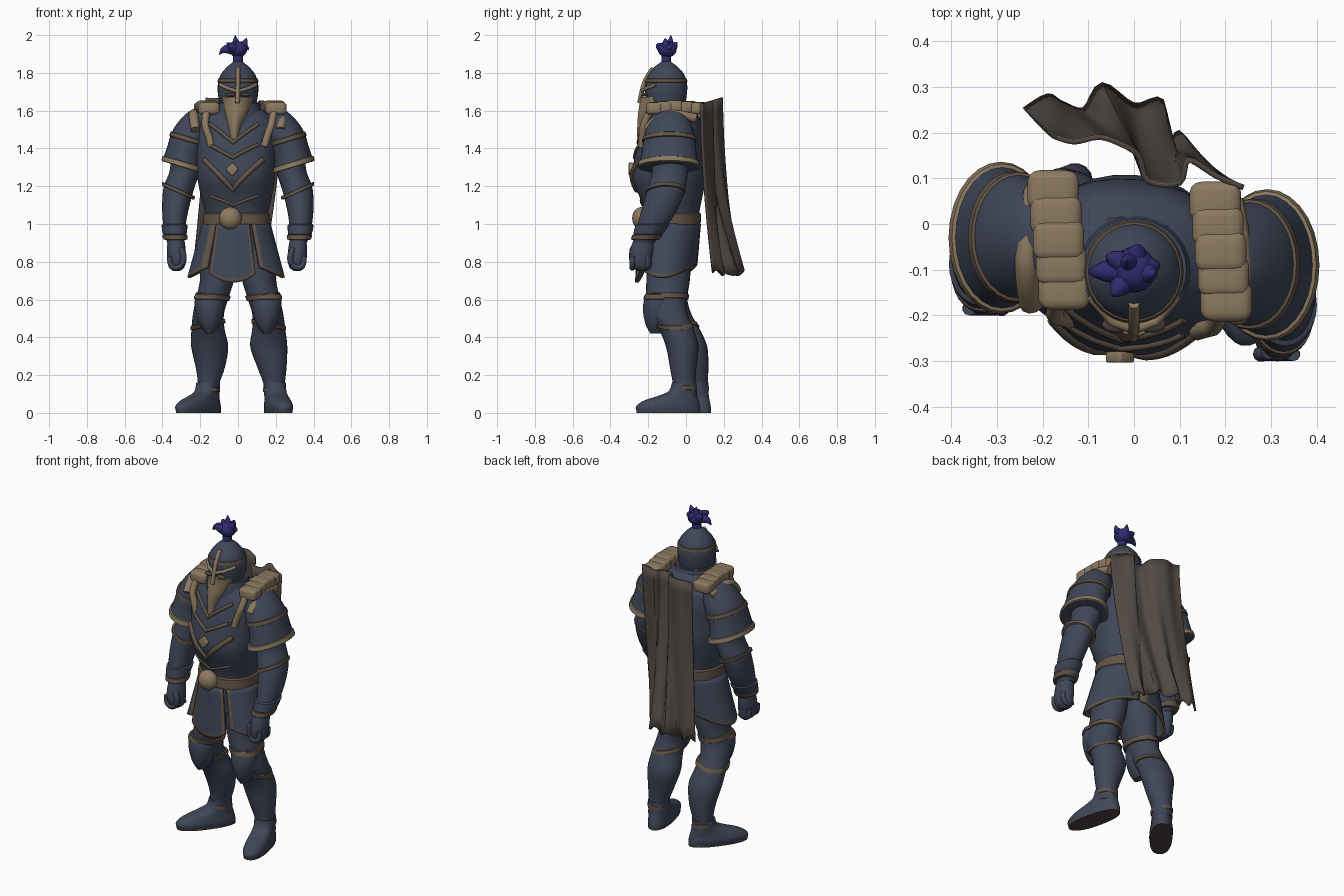
import bpy, bmesh, math
from mathutils import Matrix, Vector

if "Cube" in bpy.data.objects:
    bpy.data.objects.remove(bpy.data.objects["Cube"], do_unlink=True)


def material(name, *rgb):
    mat = bpy.data.materials.new(name)
    mat.use_nodes = True
    mat.diffuse_color = (*rgb, 1)
    mat.node_tree.nodes["Principled BSDF"].inputs["Base Color"].default_value = (*rgb, 1)
    return mat


STEEL = material("navy_steel", .05, .062, .097)
BRONZE = material("bronze", .265, .195, .118)
TRIM = material("brown_trim", .122, .088, .062)
CLOTH = material("cape_cloth", .083, .066, .056)
PLUME = material("plume_blue", .028, .025, .16)
DARK = material("dark_leather", .07, .057, .05)
TWIST = Matrix.Rotation(math.radians(-6), 4, 'Z')  # torso turns slightly to its right
made = []


def build(name, bm, *mats):
    bmesh.ops.recalc_face_normals(bm, faces=bm.faces[:])
    mesh = bpy.data.meshes.new(name)
    bm.to_mesh(mesh)
    bm.free()
    obj = bpy.data.objects.new(name, mesh)
    for mat in mats:
        mesh.materials.append(mat)
    bpy.context.collection.objects.link(obj)
    made.append(obj)
    return obj


def smooth(rings, steps=4):
    """Catmull-Rom blend through rings of (x, y, z, rx, ry)."""
    out = []
    for i in range(len(rings) - 1):
        a, b, c, d = (rings[max(0, min(len(rings) - 1, i + k))] for k in (-1, 0, 1, 2))
        for s in range(steps):
            t = s / steps
            out.append([q + .5 * t * (r - p + t * (2*p - 5*q + 4*r - w + t * (3*(q - r) + w - p)))
                        for p, q, r, w in zip(a, b, c, d)])
    return out + [list(rings[-1])]


def loft(name, rings, mat, power=2, tilt=0, sides=28, place=Matrix()):
    bm = bmesh.new()
    loops = []
    for x, y, z, rx, ry in rings:
        loop = []
        for k in range(sides):
            c, s = math.cos(math.tau * k / sides), math.sin(math.tau * k / sides)
            px = rx * math.copysign(abs(c) ** (2 / power), c)
            py = ry * math.copysign(abs(s) ** (2 / power), s)
            loop.append(bm.verts.new(place @ Vector((x + px, y + py, z + tilt * px))))
        loops.append(loop)
    for low, high in zip(loops, loops[1:]):
        for k in range(sides):
            n = (k + 1) % sides
            bm.faces.new((low[k], low[n], high[n], high[k]))
    bm.faces.new(loops[0])
    bm.faces.new(loops[-1])
    return build(name, bm, mat)


def at_height(rings, z):
    rings = sorted(rings, key=lambda r: r[2])
    for a, b in zip(rings, rings[1:]):
        if a[2] <= z <= b[2]:
            t = (z - a[2]) / max(b[2] - a[2], 1e-6)
            return [p + t * (q - p) for p, q in zip(a, b)]
    return rings[0] if z < rings[0][2] else rings[-1]


def band(name, rings, low, high, mat=TRIM, grow=.006, **extra):
    """Raised hoop that follows a lofted part between two heights."""
    hoop = []
    for t, g in ((0, 0), (.1, 1), (.5, 1.1), (.9, 1), (1, 0)):
        x, y, z, rx, ry = at_height(rings, low + t * (high - low))
        hoop.append((x, y, z, rx + g * grow, ry + g * grow))
    loft(name, hoop, mat, **extra)


def blob(name, loc, size, mat, bevel=0, turn=0):
    """Ellipsoid, or a rounded block when a bevel is given."""
    bm = bmesh.new()
    if bevel:
        bmesh.ops.create_cube(bm, size=2)
        bmesh.ops.bevel(bm, geom=bm.edges[:], offset=bevel, segments=3, profile=.5, affect='EDGES')
    else:
        bmesh.ops.create_uvsphere(bm, u_segments=24, v_segments=14, radius=1)
    bm.transform(Matrix.Translation(loc) @ Matrix.Diagonal((*size, 1)) @ Matrix.Rotation(turn, 4, 'Y'))
    return build(name, bm, mat)


def tube(name, points, mat, radius, taper=None, soft=False):
    curve = bpy.data.curves.new(name, 'CURVE')
    curve.dimensions = '3D'
    curve.bevel_depth, curve.bevel_resolution, curve.use_fill_caps = radius, 3, True
    spline = curve.splines.new('NURBS' if soft else 'POLY')
    spline.points.add(len(points) - 1)
    for i, p in enumerate(points):
        spline.points[i].co = (*p, 1)
        spline.points[i].radius = taper[i] if taper else 1
    spline.use_endpoint_u, spline.order_u = True, 3
    curve.materials.append(mat)
    bpy.context.collection.objects.link(bpy.data.objects.new(name, curve))


# Torso, belt and collar
torso = smooth([(0, -.08, .84, .165, .13), (0, -.08, .98, .17, .145), (0, -.075, 1.06, .168, .145),
                (0, -.08, 1.14, .188, .165), (0, -.09, 1.25, .207, .197), (0, -.085, 1.36, .215, .185),
                (0, -.075, 1.46, .22, .17), (0, -.07, 1.55, .2, .145), (0, -.085, 1.62, .12, .1)])
loft("torso", torso, STEEL, 2.2, place=TWIST)
band("belt", torso, .99, 1.06, grow=.01, power=2.2, place=TWIST)
collar = smooth([(0, -.09, 1.5, .16, .14), (0, -.095, 1.57, .135, .125), (0, -.1, 1.64, .115, .112)])
loft("collar", collar, STEEL)
blob("belt_buckle", (-.04, -.235, 1.03), (.06, .05, .06), BRONZE)


def on_chest(x, z, lift=0):
    cx, cy, _, rx, ry = at_height(torso, z)
    y = cy - ry * (1 - min(1, abs((x - cx) / rx)) ** 2.2) ** (1 / 2.2) - lift
    return TWIST @ Vector((x, y, z))


def chest_vee(name, half, top, tip, radius, mat=TRIM):
    path = [(half * k / 8, tip + (top - tip) * (abs(k) / 8) ** .9) for k in range(-8, 9)]
    tube(name, [on_chest(x, z) for x, z in path], mat, radius)


chest_vee("breastplate_edge", .155, 1.34, 1.18, .014)
chest_vee("breastplate_ridge", .13, 1.42, 1.35, .01)
chest_vee("neckline_trim", .13, 1.53, 1.43, .01)
chest_vee("rib_trim", .13, 1.15, 1.1, .007)
blob("chest_diamond", on_chest(0, 1.29, .008), (.024, .012, .027), BRONZE, .3, math.pi / 4)

# Helmet, face guard and plume
helm = smooth([(0, -.1, 1.6, .085, .085), (0, -.105, 1.66, .102, .105), (0, -.105, 1.73, .108, .112),
               (0, -.105, 1.79, .092, .096), (0, -.105, 1.835, .055, .058), (0, -.105, 1.86, .025, .025),
               (0, -.105, 1.89, .018, .018)])
loft("helmet", helm, STEEL)
band("helmet_band", helm, 1.75, 1.77, grow=.004)
band("helmet_edge", helm, 1.625, 1.645, grow=.005)
loft("face_guard", smooth([(-.02, -.228, 1.45, .022, .03), (-.016, -.212, 1.52, .036, .046),
                           (-.008, -.185, 1.58, .062, .069), (-.002, -.167, 1.64, .076, .079),
                           (0, -.165, 1.672, .08, .08)]), BRONZE, 1.7)
tube("nose_guard", [(0, -.175, 1.825), (0, -.208, 1.78), (0, -.232, 1.72), (-.003, -.247, 1.64)],
     BRONZE, .012, soft=True)
for side in (-1, 1):
    tube("brow", [(0, -.232, 1.702), (side * .05, -.213, 1.717), (side * .095, -.16, 1.737)], BRONZE, .01)
    blob("eye_slit", (side * .04, -.22, 1.684), (.03, .018, .01), DARK)
blob("plume_core", (0, -.1, 1.925), (.048, .05, .043), PLUME)
tube("plume_stem", [(0, -.105, 1.86), (0, -.105, 1.92)], PLUME, .026)
for tip in ((-.015, -.08, 2), (.045, -.11, 1.985), (-.098, -.105, 1.895), (.055, -.09, 1.92),
            (-.05, -.155, 1.95), (.01, -.05, 1.965), (-.06, -.07, 1.96)):
    bend = (tip[0] * .8, -.1 + (tip[1] + .1) * .9, 1.945)
    tube("plume_lock", [(0, -.1, 1.915), bend, tip], PLUME, .032, (1, .9, .04), True)

# Skirt panels with trimmed borders


def panel(name, start, end, hem, lift):
    across = [0, .04] + [k / 12 for k in range(1, 12)] + [.96, 1]
    down = [k / 8 for k in range(8)] + [.94, 1]
    if end - start < 90:
        across[1], across[-2] = .075, .925
    bm = bmesh.new()
    grid = []
    for v in down:
        row = []
        for u in across:
            a = math.radians(start + (end - start) * u)
            rx, ry = .175 + .078 * v + lift, .152 + lift
            z = 1.0 + (hem(a) - 1.0) * v
            row.append(bm.verts.new(TWIST @ Vector((rx * math.sin(a), -.08 - .02 * v - ry * math.cos(a), z))))
        grid.append(row)
    for j in range(len(down) - 1):
        for i in range(len(across) - 1):
            face = bm.faces.new((grid[j][i], grid[j][i+1], grid[j+1][i+1], grid[j+1][i]))
            face.material_index = int(i in (0, len(across) - 2) or j == len(down) - 2)
    shell = build(name, bm, STEEL, TRIM).modifiers.new("thickness", 'SOLIDIFY')
    shell.thickness, shell.offset = .014, 0


panel("front_tabard", -29, 27, lambda a: .69 + .2 * a * a, .01)
for name, side in (("left_skirt", 1), ("right_skirt", -1)):
    panel(name, side * 33, side * 179, lambda a: .715 + .075 * math.cos(a) ** 2, 0)

# Limbs: the right side stands further back and turns out more
leg = [(.09, -.08, .95, .085, .11), (.105, -.09, .8, .098, .115), (.112, -.095, .7, .09, .115),
       (.138, -.105, .6, .085, .105), (.158, -.09, .52, .082, .1), (.163, -.05, .44, .088, .092),
       (.163, -.02, .35, .098, .086), (.18, -.015, .24, .077, .07), (.192, -.01, .15, .056, .06),
       (.195, -.01, .08, .056, .066)]
foot = smooth([(0, -.085, .006, .062, .172), (0, -.088, .035, .066, .173), (0, -.07, .065, .061, .148),
               (0, -.035, .09, .058, .105), (0, -.008, .115, .058, .074), (0, 0, .16, .057, .064)])
arm = [(.25, -.09, 1.47, .05, .07), (.27, -.085, 1.38, .08, .1), (.282, -.085, 1.28, .08, .095),
       (.31, -.1, 1.2, .082, .1), (.325, -.125, 1.12, .075, .098), (.332, -.16, 1.03, .064, .088),
       (.328, -.2, .95, .053, .068), (.318, -.225, .9, .046, .058)]
hand = [(.318, -.225, .91, .045, .055), (.315, -.235, .86, .05, .062), (.313, -.24, .81, .05, .06),
        (.313, -.235, .77, .04, .05), (.313, -.235, .75, .015, .02)]
pauldron = [(.292, -.09, 1.3, .108, .16), (.28, -.09, 1.38, .095, .145), (.252, -.088, 1.46, .097, .135),
            (.216, -.085, 1.53, .087, .112), (.195, -.085, 1.585, .055, .08), (.185, -.085, 1.605, .015, .02)]

for label, side in (("left_", 1), ("right_", -1)):
    right = side < 0

    def pose(rings, drop, back, shift, start=0):
        """Mirror rings for the right side and push them back as they go down."""
        out = []
        for x, y, z, rx, ry in rings:
            t = min(1, max(0, (drop - z) / .42)) if right else 0
            out.append((side * x + shift * t ** 3, y + back * t + start * right, z, rx, ry))
        return smooth(out)

    # Legs and boots
    shape = pose(leg, .65, .065, .036)
    loft(label + "leg", shape, STEEL)
    for name, low, high, slope in (("thigh_band", .6, .63, .1), ("knee_band", .455, .48, -.2),
                                   ("ankle_band", .115, .14, .1)):
        band(label + name, shape, low, high, tilt=side * slope)
    knee = at_height(shape, .55)
    cap = smooth([(knee[0], knee[1] - .05, z, w, d) for z, w, d in
                  ((.42, .02, .04), (.47, .055, .066), (.55, .077, .08), (.61, .076, .07), (.635, .065, .055))])
    loft(label + "knee_cap", cap, STEEL)
    band(label + "knee_cap_trim", cap, .6, .63)
    ankle = at_height(shape, .1)
    place = Matrix.Translation((ankle[0], ankle[1], 0)) @ Matrix.Rotation(
        math.radians(-37 if right else 13), 4, 'Z')
    loft(label + "boot", foot, STEEL, 2.3, place=place)
    loft(label + "sole", [(0, -.085, z, .063, .173) for z in (0, .008)], DARK, 2.3, place=place)

    # Arms, cuffs and fists
    shape = pose(arm, 1.3, .04, -.012, .06)
    loft(label + "arm", shape, STEEL)
    band(label + "elbow_trim", shape, 1.165, 1.185, tilt=side * .45)
    band(label + "cuff", shape, .94, 1.0, STEEL, .01)
    band(label + "cuff_trim", shape, .915, .945, grow=.014)
    fist = pose(hand, 1.3, .04, -.012, .06)
    loft(label + "hand", fist, STEEL)
    hx, hy = fist[8][0], fist[8][1]
    for k in range(4):
        y = hy - .045 + .027 * k
        tube(label + "finger", [(hx + side * .035, y, .83), (hx + side * .04, y, .785),
                                (hx, y, .76), (hx - side * .03, y, .785)], STEEL, .015, soft=True)
    tube(label + "thumb", [(hx - side * .02, hy - .04, .87), (hx - side * .045, hy - .05, .83),
                           (hx - side * .03, hy - .04, .79)], STEEL, .017, soft=True)

    # Layered shoulder armour
    shape = pose(pauldron, 1.3, 0, 0, .06)
    loft(label + "pauldron", shape, STEEL, tilt=side * .3)
    band(label + "pauldron_rim", shape, 1.3, 1.33, BRONZE, .007, tilt=side * .3)
    band(label + "pauldron_band", shape, 1.435, 1.46, tilt=side * .3)
    pad_x, pad_y = (-.165, -.035) if right else (.19, -.06)
    for k in range(5):
        blob(label + "shoulder_pad", (pad_x - .006 * (k - 2), pad_y + .054 * (k - 2), 1.622 - .005 * abs(k - 2)),
             (.056, .045, .033), BRONZE, .5)
    front = pad_y - .13
    tube(label + "shoulder_strap", [(pad_x, front, 1.6), (side * .18, front - .035, 1.53),
                                    (side * .155, front - .04, 1.47), (side * .14, front - .045, 1.41)],
         BRONZE, .02, soft=True)
    tube(label + "pauldron_edge", [(side * .225, front - .01, 1.5), (side * .235, front + .04, 1.57),
                                   (side * .235, pad_y, 1.59), (side * .215, pad_y + .11, 1.56)],
         BRONZE, .026, soft=True)

# Folded cape hanging behind one shoulder
top = [(.24, .08), (.18, .105), (.12, .14), (.1, .09), (.03, .095), (.01, .15), (-.04, .18),
       (-.08, .19), (-.13, .18), (-.17, .19)]
hem = [(.13, .14), (.1, .2), (.07, .17), (.06, .27), (0, .26), (-.07, .305), (-.11, .25),
       (-.16, .265), (-.19, .28), (-.24, .25)]
top, hem = smooth(top), smooth(hem)
bm = bmesh.new()
rows = []
for j in range(15):
    t = j / 14
    rows.append([bm.verts.new((a[0] + (b[0] - a[0]) * t ** 1.4, a[1] + (b[1] - a[1]) * t ** 1.7,
                               (1.63 + .3 * max(0, a[1] - .06)) * (1 - t) + (.74 + .015 * math.sin(i)) * t))
                 for i, (a, b) in enumerate(zip(top, hem))])
for upper, lower in zip(rows, rows[1:]):
    for i in range(len(upper) - 1):
        bm.faces.new((upper[i], upper[i+1], lower[i+1], lower[i]))
cape = build("cape", bm, CLOTH).modifiers.new("thickness", 'SOLIDIFY')
cape.thickness, cape.offset = .012, 0

# Smooth shading with crisp edges
bpy.ops.object.select_all(action='DESELECT')
for obj in made:
    obj.select_set(True)
bpy.context.view_layer.objects.active = made[0]
bpy.ops.object.shade_smooth_by_angle(angle=math.radians(40))
